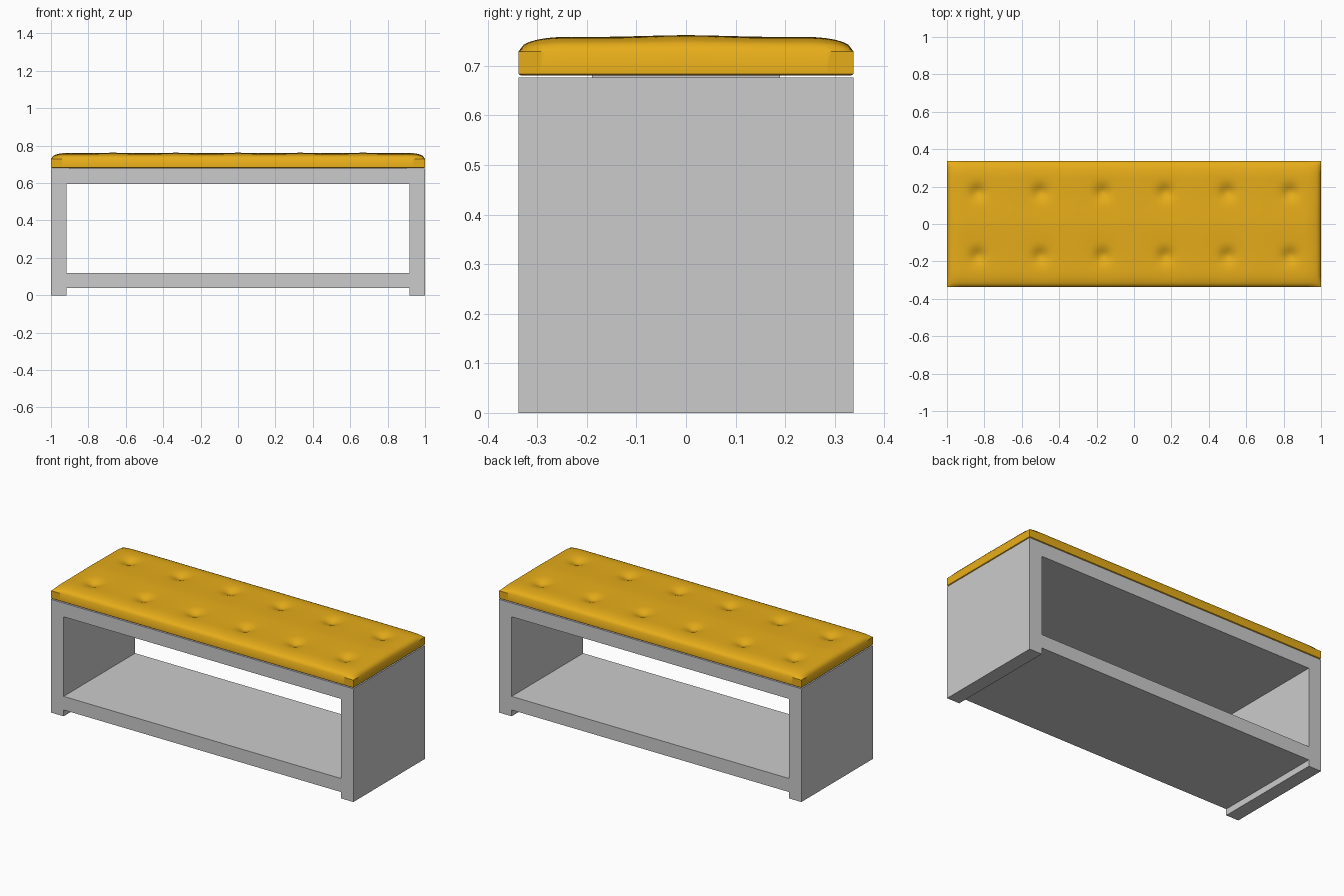
import bpy, bmesh, math

if "Cube" in bpy.data.objects:
    bpy.data.objects.remove(bpy.data.objects["Cube"])

W, D = 1.0, 0.338            # half width, half depth


def finish(bm, name):
    bmesh.ops.recalc_face_normals(bm, faces=bm.faces)
    me = bpy.data.meshes.new(name)
    bm.to_mesh(me)
    bm.free()
    ob = bpy.data.objects.new(name, me)
    bpy.context.collection.objects.link(ob)
    return ob


def extrude_profile(name, pts, half_depth):
    bm = bmesh.new()
    face = bm.faces.new([bm.verts.new((x, -half_depth, z)) for x, z in pts])
    r = bmesh.ops.extrude_face_region(bm, geom=[face])
    verts = [g for g in r["geom"] if isinstance(g, bmesh.types.BMVert)]
    bmesh.ops.translate(bm, vec=(0, 2 * half_depth, 0), verts=verts)
    return finish(bm, name)


# Frame: two side panels and the top board as one upside-down U
IN = 0.917
extrude_profile("frame", [(-W, 0), (-IN, 0), (-IN, 0.595), (IN, 0.595),
                          (IN, 0), (W, 0), (W, 0.677), (-W, 0.677)], D)

# Lower shelf between the sides
extrude_profile("shelf", [(-IN, 0.038), (IN, 0.038), (IN, 0.119), (-IN, 0.119)], D)

# Cushion: rounded top with a 6 x 2 pattern of tufts
TUFTS = [(x, y) for x in (-0.835, -0.5, -0.167, 0.167, 0.5, 0.835)
         for y in (-0.17, 0.17)]


def edge_round(d):
    t = 1 - min(d / 0.1, 1)
    return math.sqrt(max(0, 1 - t ** 2.2))


def cushion_height(x, y):
    crown = 0.03 + 0.004 * (1 - abs(y) / D)
    for tx, ty in TUFTS:
        r2 = (x - tx) ** 2 + (y - ty) ** 2
        crown -= 0.006 * math.exp(-r2 / 0.018) + 0.019 * math.exp(-r2 / 0.0016)
    return 0.729 + crown * edge_round(W - abs(x)) * edge_round(D - abs(y))


bm = bmesh.new()
bmesh.ops.create_grid(bm, x_segments=180, y_segments=62, size=1)
for v in bm.verts:
    v.co.x *= W
    v.co.y *= D
    v.co.z = cushion_height(v.co.x, v.co.y)

# Cushion sides, small tucked lower edge and underside
rim = [e for e in bm.edges if e.is_boundary]
for z, inset in ((0.684, 0), (0.681, 0.004)):
    r = bmesh.ops.extrude_edge_only(bm, edges=rim)
    for v in (g for g in r["geom"] if isinstance(g, bmesh.types.BMVert)):
        v.co.x *= (W - inset) / W
        v.co.y *= (D - inset) / D
        v.co.z = z
    rim = [g for g in r["geom"] if isinstance(g, bmesh.types.BMEdge) and g.is_boundary]
bmesh.ops.contextual_create(bm, geom=rim)
cushion = finish(bm, "cushion")

mat = bpy.data.materials.new("orange_fabric")
mat.diffuse_color = (0.8, 0.42, 0.01, 1)
mat.use_nodes = True
mat.node_tree.nodes["Principled BSDF"].inputs["Base Color"].default_value = mat.diffuse_color
cushion.data.materials.append(mat)
bpy.context.view_layer.objects.active = cushion
cushion.select_set(True)
bpy.ops.object.shade_smooth_by_angle(angle=math.radians(40))

# Thin pad joining the cushion to the top board
extrude_profile("cushion_base", [(-0.9, 0.676), (0.9, 0.676), (0.9, 0.6815), (-0.9, 0.6815)], 0.19)
